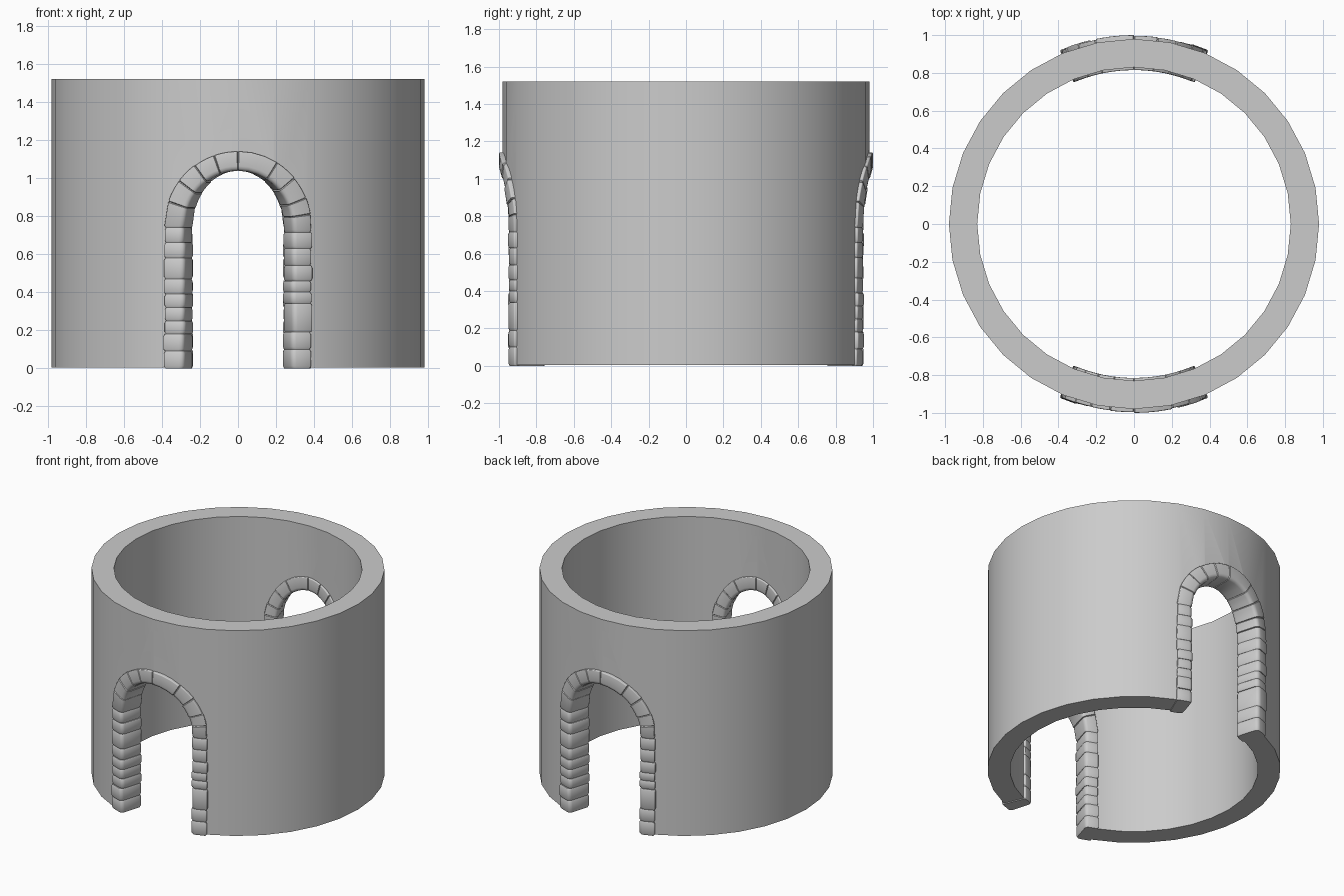
import bpy, bmesh, math, random
from mathutils import Matrix

random.seed(4)
cube = bpy.data.objects.get("Cube")
if cube:
    bpy.data.objects.remove(cube)

HEIGHT, OUTER, INNER, SIDES = 1.52, 0.98, 0.83, 32
SPRING = 0.75                 # height where the arch starts to curve
SPAN, BAND = 0.285, 0.105     # half opening and width of the stone band
STONE_IN, STONE_OUT = 0.815, 0.997

grey = bpy.data.materials.new("stone grey")
grey.use_nodes = True
grey.diffuse_color = (0.6, 0.6, 0.6, 1)
grey.node_tree.nodes["Principled BSDF"].inputs["Base Color"].default_value = (0.6, 0.6, 0.6, 1)


def make_object(name, bm):
    bmesh.ops.recalc_face_normals(bm, faces=bm.faces)
    mesh = bpy.data.meshes.new(name)
    bm.to_mesh(mesh)
    bm.free()
    mesh.materials.append(grey)
    obj = bpy.data.objects.new(name, mesh)
    bpy.context.collection.objects.link(obj)
    return obj


def smooth(obj, degrees):
    bpy.ops.object.select_all(action='DESELECT')
    obj.select_set(True)
    bpy.context.view_layer.objects.active = obj
    bpy.ops.object.shade_smooth_by_angle(angle=math.radians(degrees))


def bridge(bm, rings, close=False):
    """Join successive rings of vertices with quads."""
    pairs = list(zip(rings, rings[1:])) + ([(rings[-1], rings[0])] if close else [])
    for a, b in pairs:
        n = len(a)
        for i in range(n):
            j = (i + 1) % n
            bm.faces.new((a[i], a[j], b[j], b[i]))


def arch_point(s, w, r):
    """Distance s along the arch, w out from the opening, wrapped at radius r."""
    reach = SPAN + w
    if s < SPRING:
        x, z = reach, s
    elif s > SPRING + math.pi:
        x, z = -reach, 2 * SPRING + math.pi - s
    else:
        a = s - SPRING
        x, z = reach * math.cos(a), SPRING + reach * math.sin(a)
    turn = math.asin(x)
    return (r * math.sin(turn), -r * math.cos(turn), z)


def section(inset, low, high, out):
    """Rounded stone section as (w, r) pairs, softest beside the opening."""
    points = []
    w0, w1 = low + inset, BAND + high - inset
    r0, r1 = STONE_IN + inset, STONE_OUT + out - inset
    for w, r, sw, sr, soft in ((w0, r0, 1, 1, 0.025), (w1, r0, -1, 1, 0.006),
                               (w1, r1, -1, -1, 0.006), (w0, r1, 1, -1, 0.025)):
        corner = [(w + sw * soft * (1 - math.sin(k * math.pi / 6)),
                   r + sr * soft * (1 - math.cos(k * math.pi / 6))) for k in range(4)]
        points += corner if sw * sr < 0 else corner[::-1]
    return points


# Ring wall
bm = bmesh.new()
rings = []
for radius, z in ((OUTER, 0.005), (OUTER, HEIGHT), (INNER, HEIGHT), (INNER, 0.005)):
    rings.append([bm.verts.new((radius * math.cos(i * math.tau / SIDES),
                                radius * math.sin(i * math.tau / SIDES), z))
                  for i in range(SIDES)])
bridge(bm, rings, close=True)
wall = make_object("ring_wall", bm)

# Two arched doorways cut through the wall, hidden behind the stones
bm = bmesh.new()
path = [-0.1] + [SPRING + math.pi * i / 16 for i in range(17)] + [2 * SPRING + math.pi + 0.1]
for half_turn in (0, math.pi):
    loops = [[bm.verts.new(arch_point(s, BAND / 2, r)) for s in path] for r in (0.7, 1.1)]
    bridge(bm, loops)
    for loop in loops:
        bm.faces.new(loop)
    bmesh.ops.rotate(bm, verts=loops[0] + loops[1], cent=(0, 0, 0),
                     matrix=Matrix.Rotation(half_turn, 3, 'Z'))
cutter = make_object("doorway_cutter", bm)
cutter.hide_render = True
cut = wall.modifiers.new("doorways", 'BOOLEAN')
cut.operation = 'DIFFERENCE'
cut.solver = 'EXACT'
cut.object = cutter
bpy.context.view_layer.objects.active = wall
bpy.ops.object.modifier_apply(modifier=cut.name)
bpy.data.objects.remove(cutter)
smooth(wall, 30)

# Door surround: separate stones up one jamb, over the arch, down the other
right_joints = [0, 0.09, 0.18, 0.25, 0.32, 0.39, 0.47, 0.58, 0.66, 0.74]
left_joints = [0, 0.1, 0.19, 0.34, 0.4, 0.46, 0.54, 0.63, 0.715]
arch_degrees = [9, 22, 40, 58, 90, 109, 126, 143, 161]
joints = (left_joints + [SPRING + math.radians(d) for d in arch_degrees]
          + [2 * SPRING + math.pi - z for z in reversed(right_joints)])
bm = bmesh.new()
for start, end in zip(joints, joints[1:]):
    low, high, out = (random.uniform(-0.004, 0.004) for _ in range(3))
    steps = 3 if start > SPRING and end < SPRING + math.pi else 1
    soft = 0.012
    stations = [(start, 0.005)]
    stations += [(start + soft + (end - start - 2 * soft) * i / steps, 0)
                 for i in range(steps + 1)]
    stations.append((end, 0.005))
    rings = [[bm.verts.new(arch_point(s, w, r)) for w, r in section(inset, low, high, out)]
             for s, inset in stations]
    bridge(bm, rings)
    bm.faces.new(rings[0])
    bm.faces.new(rings[-1])
front = make_object("front_door_surround", bm)
smooth(front, 35)

# The opposite doorway is the same surround turned half way round
back = front.copy()
back.data = front.data.copy()
back.name = "back_door_surround"
back.rotation_euler.z = math.pi
bpy.context.collection.objects.link(back)
